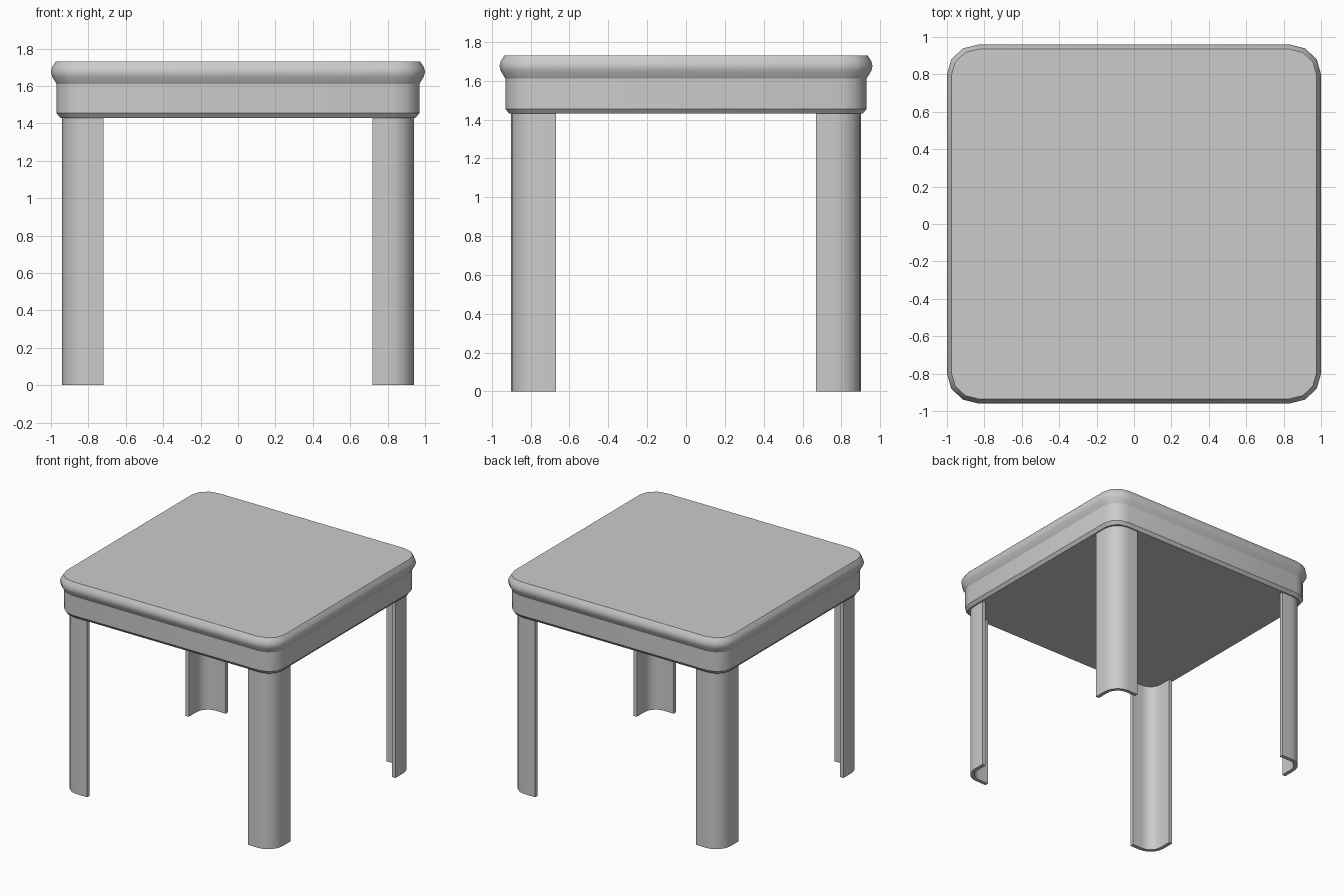
import bpy
import bmesh
from math import cos, sin, pi, radians

if "Cube" in bpy.data.objects:
    bpy.data.objects.remove(bpy.data.objects["Cube"], do_unlink=True)

grey = bpy.data.materials.new("light grey")
grey.use_nodes = True
grey.diffuse_color = (0.6, 0.6, 0.6, 1)
grey.node_tree.nodes["Principled BSDF"].inputs["Base Color"].default_value = (0.6, 0.6, 0.6, 1)

# Half sizes of the tabletop, and centre of its corner curves
HALF_X, HALF_Y = 1.0, 0.96
CORNER_X, CORNER_Y = 0.83, 0.80


def corner(inset, segments=3):
    """Quarter curve of the +x +y corner, running from the x side to the y side."""
    rx, ry = HALF_X - CORNER_X - inset, HALF_Y - CORNER_Y - inset
    return [(CORNER_X + rx * cos(pi / 2 * i / segments),
             CORNER_Y + ry * sin(pi / 2 * i / segments)) for i in range(segments + 1)]


def outline(inset):
    """Closed rounded rectangle, counter-clockwise."""
    q = corner(inset)
    return (q + [(-x, y) for x, y in reversed(q)]
            + [(-x, -y) for x, y in q] + [(x, -y) for x, y in reversed(q)])


def loft(name, rings):
    """Solid skinned through (outline, z) rings from bottom to top."""
    bm = bmesh.new()
    loops = [[bm.verts.new((x, y, z)) for x, y in pts] for pts, z in rings]
    n = len(loops[0])
    for low, high in zip(loops, loops[1:]):
        for i in range(n):
            j = (i + 1) % n
            bm.faces.new((low[i], low[j], high[j], high[i]))
    bm.faces.new(loops[0][::-1])
    bm.faces.new(loops[-1])
    bmesh.ops.recalc_face_normals(bm, faces=bm.faces)
    mesh = bpy.data.meshes.new(name)
    bm.to_mesh(mesh)
    bm.free()
    mesh.materials.append(grey)
    obj = bpy.data.objects.new(name, mesh)
    bpy.context.collection.objects.link(obj)
    bpy.ops.object.select_all(action="DESELECT")
    obj.select_set(True)
    bpy.context.view_layer.objects.active = obj
    bpy.ops.object.shade_smooth_by_angle(angle=radians(35))
    return obj


# Tabletop with a rounded rim
loft("tabletop", [(outline(i), z) for i, z in
                  ((0.03, 1.61), (0.006, 1.65), (0, 1.675), (0.006, 1.70), (0.025, 1.73))])

# Apron with a chamfered lower edge
loft("apron", [(outline(i), z) for i, z in ((0.05, 1.43), (0.03, 1.455), (0.03, 1.615))])

# Legs: curved shells that wrap each corner
LEG_X, LEG_Y, END_X, END_Y = 0.94, 0.90, 0.72, 0.67
RADIUS, WALL, STEPS = 0.13, 0.03, 6


def leg_curve(offset):
    r = RADIUS - offset
    cx, cy = LEG_X - RADIUS, LEG_Y - RADIUS
    arc = [(cx + r * cos(pi / 2 * i / STEPS), cy + r * sin(pi / 2 * i / STEPS))
           for i in range(STEPS + 1)]
    return [(LEG_X - offset, END_Y)] + arc + [(END_X, LEG_Y - offset)]


section = leg_curve(0) + leg_curve(WALL)[::-1]
for side, sx in (("left", 1), ("right", -1)):
    for end, sy in (("front", -1), ("back", 1)):
        pts = [(x * sx, y * sy) for x, y in section]
        loft(f"{end}_{side}_leg", [(pts, 0), (pts, 1.44)])
